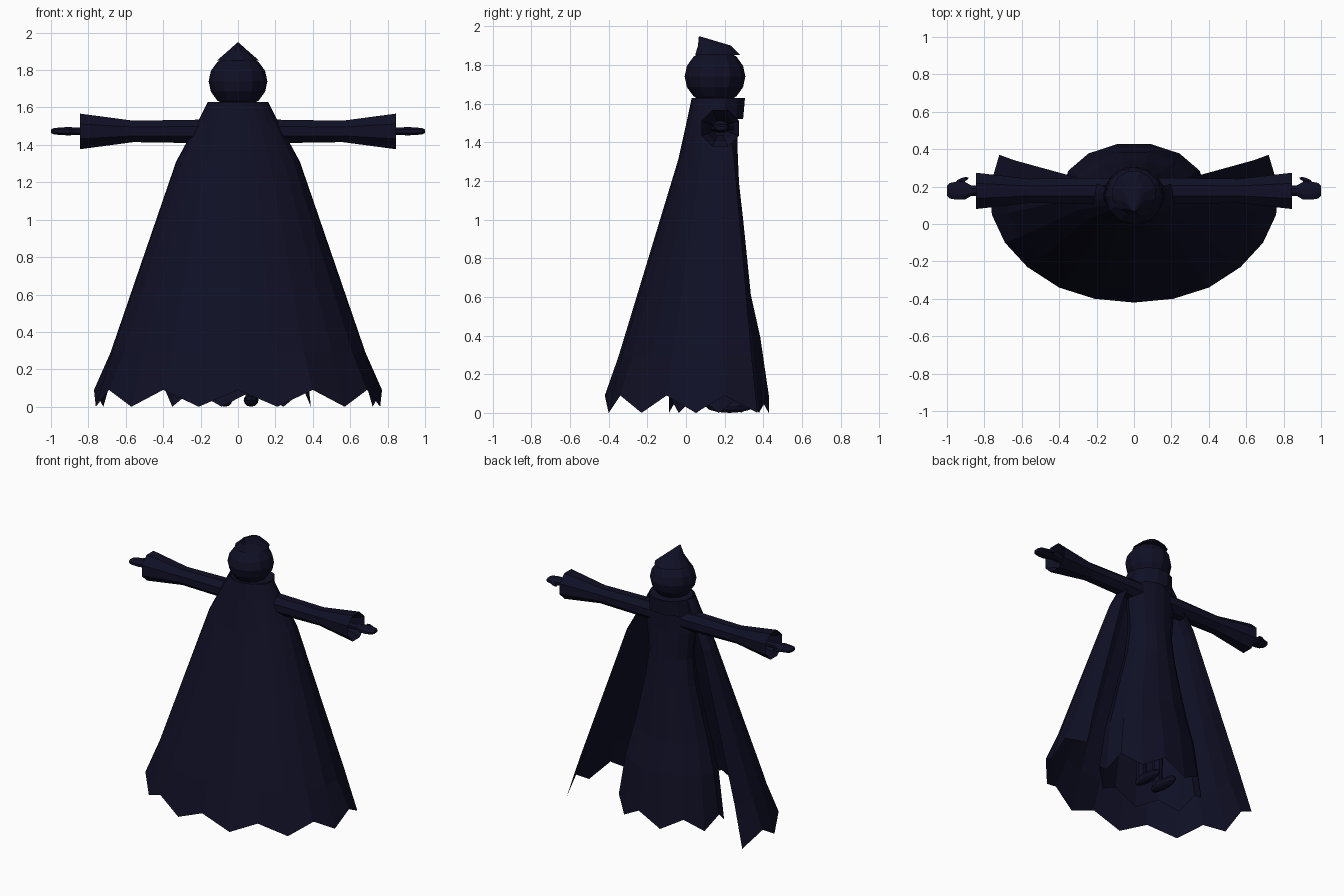
import bpy, bmesh, math
from mathutils import Matrix

if "Cube" in bpy.data.objects:
    bpy.data.objects.remove(bpy.data.objects["Cube"])

# One dark navy cloth colour
navy = bpy.data.materials.new("dark navy")
navy.diffuse_color = (0.005, 0.005, 0.019, 1)
navy.use_nodes = True
navy.node_tree.nodes["Principled BSDF"].inputs["Base Color"].default_value = navy.diffuse_color


def finish(name, bm, recalc=True):
    if recalc:
        bmesh.ops.recalc_face_normals(bm, faces=bm.faces)
    me = bpy.data.meshes.new(name)
    bm.to_mesh(me)
    bm.free()
    me.materials.append(navy)
    ob = bpy.data.objects.new(name, me)
    bpy.context.collection.objects.link(ob)
    return ob


def loft(name, rows, closed=True, caps=(False, False)):
    """Skin equal-length rows of points into a surface."""
    bm = bmesh.new()
    vs = [[bm.verts.new(p) for p in r] for r in rows]
    n = len(rows[0])
    for a, b in zip(vs, vs[1:]):
        for i in range(n if closed else n - 1):
            j = (i + 1) % n
            bm.faces.new((a[i], a[j], b[j], b[i]))
    for use, ring in zip(caps, (vs[0], vs[-1])):
        if use:
            bm.faces.new(ring)
    return finish(name, bm)


def ring(n, cy, z, rx, ry, half=0.5, drop=0):
    """Horizontal ellipse; every second point can hang lower."""
    return [(rx * math.sin(2 * math.pi * (i + half) / n),
             cy + ry * math.cos(2 * math.pi * (i + half) / n),
             z - drop * (i % 2)) for i in range(n)]


def tube_x(n, side, stations, cy, cz):
    """Rings around the x axis: (x, ry, rz)."""
    return [[(side * x, cy + ry * math.sin(2 * math.pi * (i + .5) / n),
              cz + rz * math.cos(2 * math.pi * (i + .5) / n)) for i in range(n)]
            for x, ry, rz in stations]


def ball(name, loc, size, u=12, v=8, turn=0):
    bm = bmesh.new()
    bmesh.ops.create_uvsphere(bm, u_segments=u, v_segments=v, radius=1)
    m = Matrix.Translation(loc) @ Matrix.Rotation(turn, 4, 'Z') @ Matrix.Diagonal((*size, 1))
    bm.transform(m)
    return finish(name, bm)


# Cape: open arc flaring to a ragged hem
half_arc = [(0, -.42), (.21, -.40), (.40, -.34), (.57, -.23),
            (.69, -.10), (.76, .05), (.77, .20), (.72, .37)]
arc = [(-x, y, i + 1) for i, (x, y) in reversed(list(enumerate(half_arc[1:])))]
arc += [(x, y, i) for i, (x, y) in enumerate(half_arc)]
# height, x scale, y scale, y shift, hem drop
levels = [(1.64, .21, .215, .12, 0), (1.54, .275, .26, .118, 0),
          (1.32, .43, .367, .114, 0), (.30, .885, .873, .017, 0), (.10, 1, 1, 0, .09)]
loft("cape", [[(x * sx, sh + y * sy, z - drop * (i % 2)) for x, y, i in arc]
              for z, sx, sy, sh, drop in levels], closed=False)

# Collar around the neck
loft("collar", [ring(12, .165, 1.53, .165, .135), ring(12, .17, 1.64, .155, .14),
                ring(12, .165, 1.64, .08, .08)])

# Robe with a ragged hem, open at the bottom
robe = [(.10, .17, .39, .265, .09), (.40, .165, .345, .225, 0), (.62, .16, .29, .18, 0),
        (1.0, .165, .195, .135, 0), (1.2, .165, .17, .112, 0), (1.4, .168, .19, .1, 0),
        (1.53, .168, .18, .1, 0), (1.62, .165, .08, .075, 0)]
loft("robe", [ring(14, cy, z, rx, ry, .5, d) for z, cy, rx, ry, d in robe],
     caps=(False, True))

# Head and its pointed hood top
ball("hooded_head", (0, .15, 1.75), (.157, .157, .145))
hood = loft("hood_peak", [ring(12, .165, 1.86, .118, .122), ring(12, .147, 1.91, .058, .088),
                          ring(12, .07, 1.957, .004, .004)], caps=(True, True))

for side, label in ((-1, "left"), (1, "right")):
    # Sleeve with flared, hollow cuff
    loft(label + "_sleeve", tube_x(8, side, [(.12, .075, .07), (.20, .075, .068), (.56, .07, .062),
                                            (.845, .105, .103), (.80, .075, .075),
                                            (.70, .04, .04)], .177, 1.482), caps=(True, True))
    # Flat hand, tapering from wrist to fingertips
    loft(label + "_hand", tube_x(8, side, [(.70, .03, .025), (.87, .03, .022), (.905, .052, .024),
                                          (.95, .052, .022), (.985, .045, .018),
                                          (1.0, .03, .01)], .178, 1.483), caps=(True, True))
    ball(label + "_thumb", (side * .918, .235, 1.483), (.036, .012, .012), 8, 6, side * -.35)
    # Leg and shoe under the robe
    loft(label + "_leg", [[(side * .07 + p[0], p[1], p[2]) for p in ring(8, .16, z, r, r)]
                          for z, r in ((.04, .032), (.4, .045), (.9, .07))])
    ball(label + "_shoe", (side * .07, .225, .045), (.042, .125, .035), 10, 6)

# Rest the lowest hem and shoe points on the ground
bpy.context.view_layer.update()
low = min(v.co.z for o in bpy.data.objects for v in o.data.vertices)
for o in bpy.data.objects:
    for v in o.data.vertices:
        v.co.z -= low
